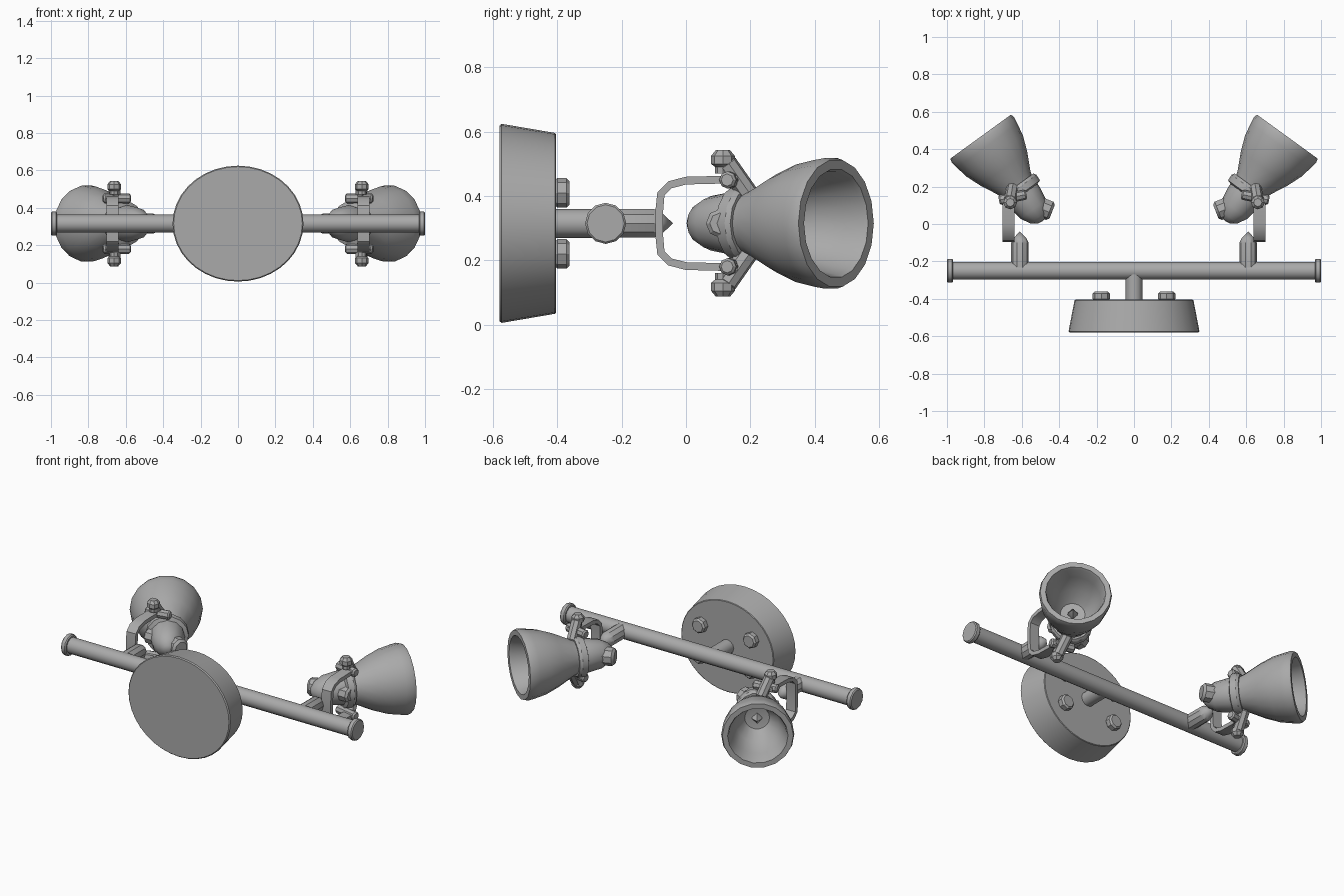
import bpy, bmesh, math
from mathutils import Vector, Matrix

cube = bpy.data.objects.get("Cube")
if cube:
    bpy.data.objects.remove(cube)

metal = bpy.data.materials.new("grey metal")
grey = (0.4, 0.4, 0.4, 1)
metal.diffuse_color = grey
metal.use_nodes = True
metal.node_tree.nodes["Principled BSDF"].inputs["Base Color"].default_value = grey

MID = 0.315  # height of the bar and lamp axes


def finish(name, bm, mirror):
    bmesh.ops.remove_doubles(bm, verts=bm.verts, dist=0.0005)
    bmesh.ops.recalc_face_normals(bm, faces=bm.faces)
    mesh = bpy.data.meshes.new(name)
    bm.to_mesh(mesh)
    bm.free()
    mesh.materials.append(metal)
    ob = bpy.data.objects.new(name, mesh)
    bpy.context.collection.objects.link(ob)
    bpy.ops.object.select_all(action="DESELECT")
    ob.select_set(True)
    bpy.context.view_layer.objects.active = ob
    bpy.ops.object.shade_smooth_by_angle(angle=math.radians(32))
    if mirror:
        ob.modifiers.new("Mirror", "MIRROR").use_mirror_merge = False
    return ob


def lathe(name, start, direction, profile, sides=16, mirror=False, squash=1.0):
    """Revolve (radius, distance) pairs around an axis."""
    bm = bmesh.new()
    turn = Vector(direction).to_track_quat("Z", "Y").to_matrix().to_4x4()
    place = Matrix.Translation(start) @ turn
    rings = []
    for r, h in profile:
        rings.append([bm.verts.new(place @ Vector((
            r * math.cos(math.tau * i / sides), r * math.sin(math.tau * i / sides), h)))
            for i in range(sides)])
    for a, b in zip(rings, rings[1:]):
        for i in range(sides):
            j = (i + 1) % sides
            bm.faces.new((a[i], a[j], b[j], b[i]))
    for v in bm.verts:
        v.co.z = MID + (v.co.z - MID) * squash
    return finish(name, bm, mirror)


def rod(name, a, b, r, sides=12, mirror=False, bevel=0.006):
    a, b = Vector(a), Vector(b)
    n = (b - a).length
    return lathe(name, a, b - a, [(0, 0), (r - bevel, 0), (r, bevel),
                 (r, n - bevel), (r - bevel, n), (0, n)], sides, mirror)


# Wall plate, its stem and four screws
lathe("wall_plate", (0, -0.58, MID), (0, 1, 0),
      [(0, 0), (0.344, 0), (0.35, 0.006), (0.318, 0.172), (0.314, 0.175), (0, 0.175)],
      36, squash=0.885)
rod("plate_stem", (0, -0.41, MID), (0, -0.26, MID), 0.045)
for label, dz in (("upper", 0.095), ("lower", -0.095)):
    rod(label + "_plate_screws", (0.175, -0.41, MID + dz), (0.175, -0.362, MID + dz),
        0.046, 8, True, 0.01)

# Cross bar with end caps and lamp posts
rod("cross_bar", (-0.98, -0.25, MID), (0.98, -0.25, MID), 0.048, 16)
rod("bar_end_caps", (0.967, -0.25, MID), (1.0, -0.25, MID), 0.064, 12, True)
lathe("lamp_posts", (0.61, -0.25, MID), (0, 1, 0),
      [(0, 0), (0.047, 0), (0.047, 0.15), (0.034, 0.175), (0, 0.21)], 10, True)

# Lamp shade: open bell with a thick rim and hollow inside
mouth = Vector((0.82, 0.467, MID))
back = Vector((-0.587, -0.81, 0))
lathe("lamp_shades", mouth, back, [
    (0, 0.25), (0.07, 0.24), (0.12, 0.17), (0.15, 0.08), (0.163, 0.015),
    (0.17, 0), (0.2, 0), (0.206, 0.02), (0.2, 0.06), (0.186, 0.13),
    (0.155, 0.21), (0.11, 0.3), (0.096, 0.34), (0, 0.34)], 18, True)
lathe("bulb_tips", mouth + back * 0.25, -back,
      [(0.028, 0), (0.028, 0.025), (0, 0.06)], 4, True)

# Socket housing behind the shade, with its clamp collar
lathe("socket_housings", mouth + back * 0.32, back,
      [(0, 0), (0.1, 0), (0.098, 0.08), (0.085, 0.16), (0.058, 0.21),
       (0.025, 0.236), (0, 0.24)], 12, True)
lathe("clamp_collars", mouth + back * 0.325, back,
      [(0.09, 0), (0.113, 0), (0.122, 0.015), (0.12, 0.05), (0.09, 0.06)], 14, True)
rod("cable_glands", (0.56, 0.115, MID), (0.437, 0.067, MID), 0.054, 9, True, 0.014)
rod("collar_bosses", (0.58, 0.107, MID), (0.7, 0.107, MID), 0.045, 8, True, 0.012)

# U-shaped yoke: flat strip swept around a rounded path
path = [(0.16, 0.137), (0.0, 0.133), (-0.05, 0.12), (-0.078, 0.092), (-0.083, 0.04)]
path += [(y, -z) for y, z in reversed(path)]
bm = bmesh.new()
sections = []
for i, (y, z) in enumerate(path):
    p, q = path[max(i - 1, 0)], path[min(i + 1, len(path) - 1)]
    normal = Vector((0, p[1] - q[1], q[0] - p[0])).normalized() * 0.012
    centre = Vector((0.671, y, MID + z))
    half = Vector((0.032, 0, 0))
    sections.append([bm.verts.new(centre + v) for v in
                     (normal + half, normal - half, -normal - half, half - normal)])
for a, b in zip(sections, sections[1:]):
    for i in range(4):
        bm.faces.new((a[i], a[(i + 1) % 4], b[(i + 1) % 4], b[i]))
bm.faces.new(sections[0])
bm.faces.new(sections[-1])
finish("yokes", bm, True)

# Collar ears and pivot knobs above and below each yoke
for label, s in (("upper", 1), ("lower", -1)):
    rod(label + "_collar_ears", (0.65, 0.195, MID + s * 0.09),
        (0.662, 0.125, MID + s * 0.19), 0.032, 8, True)
    lathe(label + "_pivot_knobs", (0.662, 0.115, MID + s * 0.155), (0, 0, s),
          [(0, 0), (0.024, 0), (0.024, 0.02), (0.037, 0.03), (0.037, 0.055),
           (0.022, 0.073), (0, 0.073)], 8, True)
    rod(label + "_pivot_bolts", (0.575, 0.158, MID + s * 0.135),
        (0.722, 0.128, MID + s * 0.135), 0.027, 8, True, 0.008)
